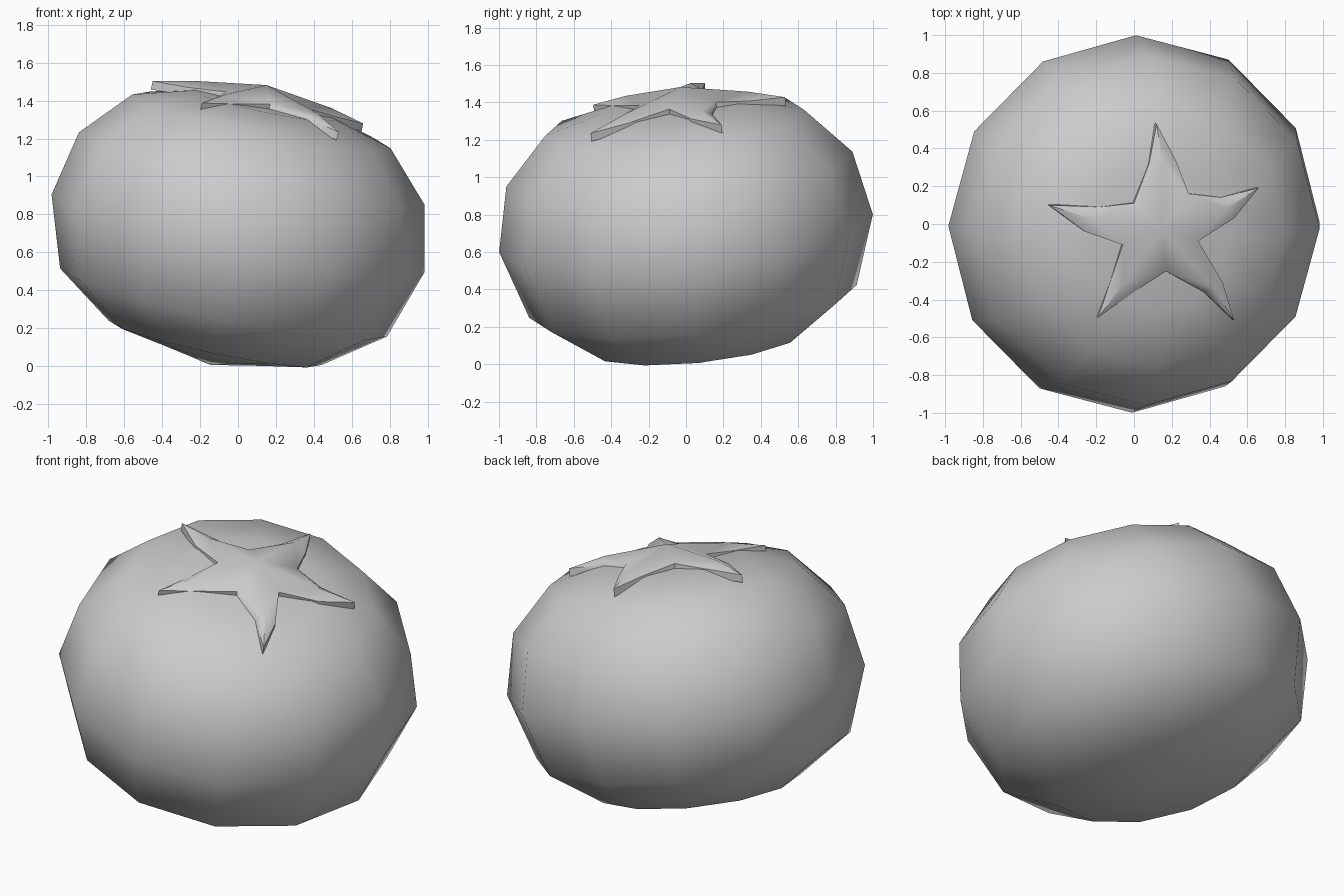
import bpy, bmesh
from math import sin, cos, pi
from mathutils import Vector

if "Cube" in bpy.data.objects:
    bpy.data.objects.remove(bpy.data.objects["Cube"])

C = Vector((0, 0, 0.7))
N = Vector((0.204, -0.1, 0.974)).normalized()
TILT = Vector((0, 0, 1)).rotation_difference(N)


def make_object(name, bm):
    bmesh.ops.recalc_face_normals(bm, faces=bm.faces)
    mesh = bpy.data.meshes.new(name)
    bm.to_mesh(mesh)
    bm.free()
    ob = bpy.data.objects.new(name, mesh)
    bpy.context.collection.objects.link(ob)
    for p in mesh.polygons:
        p.use_smooth = True
    return ob


# Fruit: tilted twelve-sided lathe (radius, height along the axis)
profile = [(0.31, -0.645), (0.574, -0.592), (0.88, -0.374), (1.004, 0),
           (0.93, 0.352), (0.696, 0.606), (0.38, 0.695)]
bm = bmesh.new()


def place(x, y, h):
    return bm.verts.new(C + TILT @ Vector((x, y, h)))


rings = [[place(r * cos(i * pi / 6), r * sin(i * pi / 6), h) for i in range(12)]
         for r, h in profile]
bottom, top = place(0, 0, -0.712), place(0, 0, 0.70)
for i in range(12):
    j = (i + 1) % 12
    bm.faces.new((bottom, rings[0][j], rings[0][i]))
    bm.faces.new((top, rings[-1][i], rings[-1][j]))
    for a, b in zip(rings, rings[1:]):
        bm.faces.new((a[i], a[j], b[j], b[i]))
make_object("fruit_body", bm)

# Leafy star: per arm, seen from above: side, tip, other side, notch
arms = [
    ((0.22, 0.34), (0.12, 0.53), (0.08, 0.32), (0.00, 0.11)),
    ((-0.18, 0.09), (-0.45, 0.10), (-0.26, -0.04), (-0.06, -0.11)),
    ((-0.12, -0.29), (-0.19, -0.495), (0.00, -0.36), (0.17, -0.25)),
    ((0.37, -0.36), (0.53, -0.51), (0.47, -0.31), (0.34, -0.09)),
    ((0.53, 0.03), (0.66, 0.19), (0.46, 0.14), (0.29, 0.16)),
]
bm = bmesh.new()


def on_star(xy, h):
    x, y = xy
    return bm.verts.new((x, y, C.z + (h - N.x * x - N.y * y) / N.z))


centre = on_star((0.15, -0.03), 0.795)
notches = [on_star(a[3], 0.725) for a in arms]
outline = []
for k, (s1, tip, s2, _) in enumerate(arms):
    mid = ((s1[0] + s2[0]) / 2, (s1[1] + s2[1]) / 2)
    a, t, b = on_star(s1, 0.70), on_star(tip, 0.68), on_star(s2, 0.70)
    ridge = on_star(mid, 0.735)
    n0, n1 = notches[k - 1], notches[k]
    for f in ((centre, n0, ridge), (n0, a, ridge), (a, t, ridge),
              (t, b, ridge), (b, n1, ridge), (n1, centre, ridge)):
        bm.faces.new(f)
    outline += [a, t, b, n1]
# thin rim down to the fruit
lower = [bm.verts.new(v.co - N * 0.045) for v in outline]
for i in range(len(outline)):
    j = (i + 1) % len(outline)
    bm.faces.new((outline[i], lower[i], lower[j], outline[j]))
star = make_object("leaf_star", bm)
bpy.context.view_layer.objects.active = star
star.select_set(True)
bpy.ops.object.shade_smooth_by_angle(angle=0.9)
